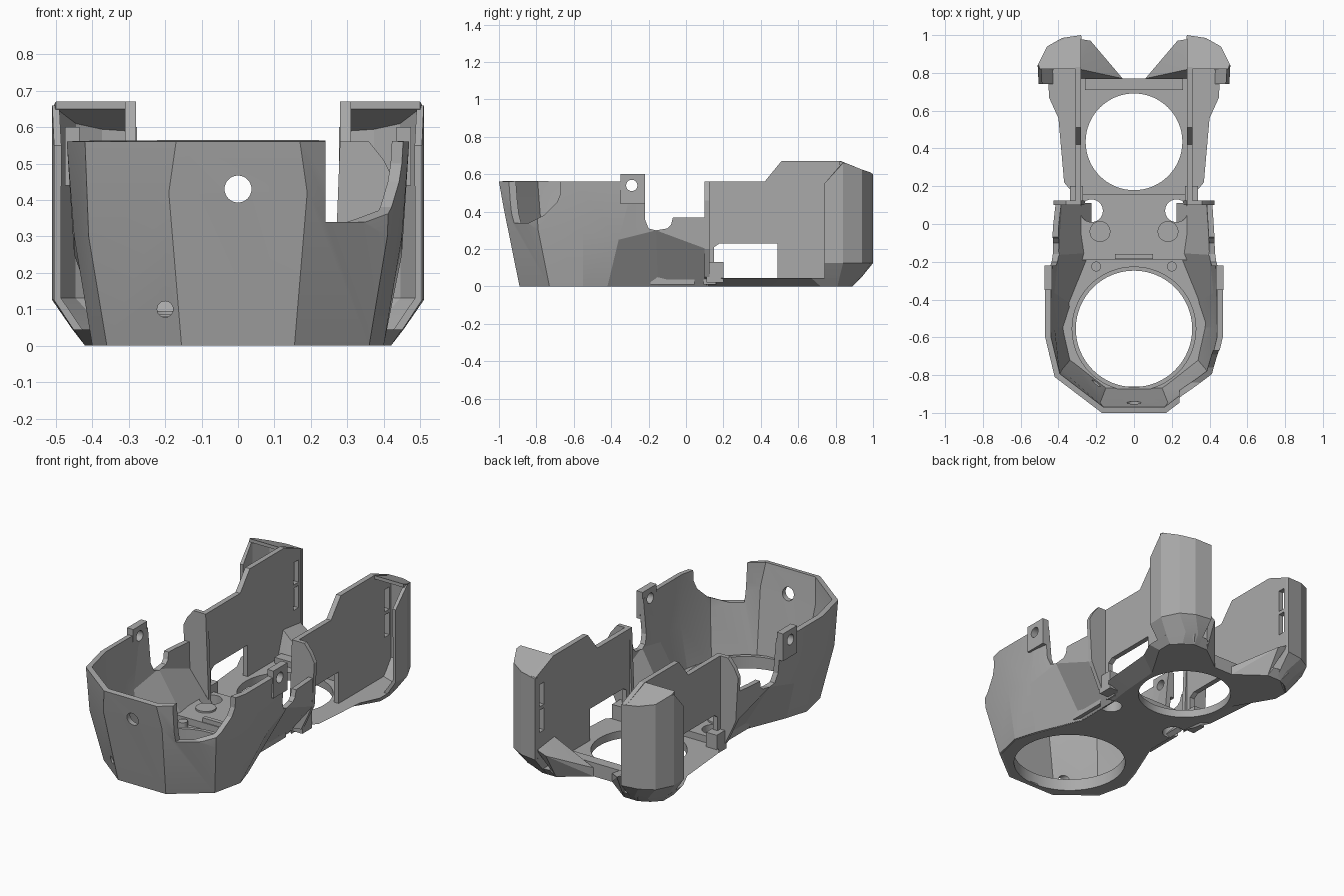
import bpy, bmesh
from mathutils import Vector

if "Cube" in bpy.data.objects:
    bpy.data.objects.remove(bpy.data.objects["Cube"], do_unlink=True)

grey = bpy.data.materials.new("plain grey")
grey.use_nodes = True
grey.diffuse_color = (0.4, 0.4, 0.4, 1)
grey.node_tree.nodes["Principled BSDF"].inputs["Base Color"].default_value = (0.4, 0.4, 0.4, 1)


def finish(name, bm):
    bmesh.ops.recalc_face_normals(bm, faces=bm.faces)
    me = bpy.data.meshes.new(name)
    bm.to_mesh(me)
    bm.free()
    ob = bpy.data.objects.new(name, me)
    bpy.context.collection.objects.link(ob)
    me.materials.append(grey)
    return ob


def loft(name, rings, closed=True):
    """Bridge rings of points; closed loops are capped, open ones stay strips."""
    bm = bmesh.new()
    rows = [[bm.verts.new(p) for p in r] for r in rings]
    n = len(rows[0])
    for a, b in zip(rows, rows[1:]):
        for i in range(n if closed else n - 1):
            j = (i + 1) % n
            bm.faces.new((a[i], a[j], b[j], b[i]))
    if closed:
        bm.faces.new(rows[0])
        bm.faces.new(rows[-1])
    return finish(name, bm)


def side_prism(name, profile, x0, x1):
    return loft(name, [[(x, y, z) for y, z in profile] for x in (x0, x1)])


def box(name, x0, x1, y0, y1, z0, z1):
    return side_prism(name, [(y0, z0), (y1, z0), (y1, z1), (y0, z1)], x0, x1)


def rod(name, centre, radius, depth, axis="Z", sides=64):
    bm = bmesh.new()
    bmesh.ops.create_cone(bm, cap_ends=True, segments=sides, radius1=radius,
                          radius2=radius, depth=depth)
    turn = Vector((0, 0, 1)).rotation_difference(
        {"X": Vector((1, 0, 0)), "Y": Vector((0, 1, 0)), "Z": Vector((0, 0, 1))}[axis])
    for v in bm.verts:
        v.co = turn @ v.co + Vector(centre)
    return finish(name, bm)


def hull(name, pts):
    bm = bmesh.new()
    for p in pts:
        bm.verts.new(p)
    bmesh.ops.convex_hull(bm, input=bm.verts)
    return finish(name, bm)


def apply(ob, kind, **settings):
    mod = ob.modifiers.new(kind, kind)
    for key, value in settings.items():
        setattr(mod, key, value)
    with bpy.context.temp_override(object=ob, active_object=ob, selected_objects=[ob]):
        bpy.ops.object.modifier_apply(modifier=mod.name)


def cut(ob, *cutters):
    for c in cutters:
        c.hide_render = True
        apply(ob, "BOOLEAN", operation="DIFFERENCE", solver="EXACT", object=c)
        bpy.data.objects.remove(c, do_unlink=True)


def both_ways(half):
    """Mirror a half outline that starts and ends off the centre line."""
    return half + [(-p[0], *p[1:]) for p in reversed(half)]


# Front shell: faceted bowl, open at the back
columns = [
    ((.155, -.89, 0), (.19, -.975, .42), (.17, -1, .56)),
    ((.36, -.73, 0), (.41, -.79, .3), (.42, -.81, .56)),
    ((.40, -.55, 0), (.45, -.55, .3), (.47, -.6, .56)),
    ((.36, -.42, 0), (.45, -.36, .25), (.47, -.28, .56)),
    ((.25, -.15, 0), (.43, -.16, .3), (.45, -.15, .56)),
    ((.25, .11, 0), (.41, .11, .2), (.42, .11, .56)),
]
rings = []
for level in range(3):
    half = [c[level] for c in columns]
    rings.append([(-x, y, z) for x, y, z in reversed(half)] + half)
shell = loft("front_shell", rings, closed=False)
# thicken towards the inside
centre = Vector((0, -.45, .3))
front = min(shell.data.polygons, key=lambda f: f.center.y)
inward = front.normal.dot(centre - front.center) > 0
apply(shell, "SOLIDIFY", thickness=.03, offset=1 if inward else -1, use_even_offset=True)
notch = [(-.22, .7), (-.22, .36), (-.2, .31), (-.16, .3), (-.1, .31), (-.08, .33),
         (-.07, .37), (.3, .37), (.3, .7)]
corner = [(-1.1, .34), (-.84, .34), (-.76, .38), (-.69, .45), (-.67, .5), (-.67, .7), (-1.1, .7)]
cut(shell,
    side_prism("notch_cutter", notch, -.7, .7),
    side_prism("corner_cutter", corner, .24, .7),
    rod("front_hole_cutter", (0, -1, .43), .037, .3, "Y", 32),
    rod("small_hole_cutter", (-.2, -.88, .1), .022, .3, "Y", 24),
    box("floor_trim", -.7, .7, -1.2, .5, -.2, 0))

# Floor plate with flared edge
bottom = [(.15, -.88), (.35, -.72), (.39, -.55), (.35, -.42), (.245, -.15), (.25, .1), (.27, .25),
          (.29, .5), (.42, .72), (.42, .8), (.31, .89), (.22, .89), (.06, .77)]
top = [(.14, -.88), (.35, -.72), (.39, -.55), (.35, -.42), (.25, -.15), (.27, .1), (.37, .22),
       (.4, .56), (.45, .67), (.455, .81), (.34, .93), (.24, .92), (.06, .77)]
plate = loft("floor_plate", [both_ways([(x, y, z) for x, y in ring])
                             for ring, z in ((bottom, 0), (top, .045))])
cut(plate, rod("front_bore", (0, -.555, 0), .308, 1),
    rod("rear_bore", (0, .435, 0), .256, 1))

# Raised deck between the two bores
deck = box("middle_deck", -.28, .28, -.19, .16, .01, .085)
for ob in (plate, deck):
    cut(ob, *[rod("deck_hole", (s * .225, .07, 0), .06, 1, sides=40) for s in (-1, 1)])
cut(deck, rod("rear_bore", (0, .435, 0), .262, 1))
box("deck_rib", -.1, .1, -.185, -.16, .08, .11)
box("rear_crossbar", -.26, .26, .71, .77, .02, .08)

# Rim around the front bore
rim = rod("bore_rim", (0, -.555, .04), .33, .06)
cut(rim, rod("rim_bore", (0, -.555, 0), .308, 1))

wall_profile = [(.1, .13), (.1, .56), (.42, .56), (.51, .67), (.83, .67), (.99, .605), (.99, .15),
                (.9, .02), (.49, .02), (.49, .23), (.18, .23), (.15, .21), (.15, .13)]

for s, side in ((1, "left"), (-1, "right")):
    def m(pts):
        return [(s * x, y, z) for x, y, z in pts]

    # Rear side wall with window and two slots
    wall = side_prism(side + "_rear_wall", wall_profile, s * .28, s * .31)
    cut(wall, *[box("slot", s * .2, s * .4, .915, .96, z, z + .13) for z in (.27, .42)])

    # Flange closing the front of the wall
    flange = [(.26, .04), (.28, .56), (.36, .56), (.40, .51), (.425, .46), (.41, .2), (.34, .05)]
    loft(side + "_flange", [m([(x, y, z) for x, z in flange]) for y in (.1, .125)])
    box(side + "_flange_foot", s * .27, s * .34, .11, .2, .02, .13)

    # Curved rear post, open towards the front
    low = [(.42, .74), (.42, .81), (.37, .86), (.31, .89), (.28, .89)]
    mid = [(.452, .74), (.455, .82), (.39, .91), (.32, .935), (.28, .93)]
    wide = [(.505, .74), (.51, .84), (.46, .94), (.38, .985), (.28, 1)]
    rise = (.55, .66, .625, .61, .6)
    post = loft(side + "_rear_post", [
        m([(x, y, 0) for x, y in low]),
        m([(x, y, .045) for x, y in mid]),
        m([(x, y, .125) for x, y in wide]),
        m([(x, y, z) for (x, y), z in zip(wide, rise)])], closed=False)
    face = max(post.data.polygons, key=lambda f: f.center.z)
    inside = face.normal.dot(Vector((s * .35, .75, .3)) - face.center) > 0
    apply(post, "SOLIDIFY", thickness=.02, offset=1 if inside else -1)

    # Sloping roof of the post
    roof = [(.28, .82), (.5, .82), (.505, .85), (.46, .94), (.38, .985), (.28, 1)]
    loft(side + "_post_roof", [
        m([(x, y, .67 - max(0, y - .83) * .41 - d) for x, y in roof]) for d in (0, .02)])

    # Wedge-shaped air duct pointing inwards
    hull(side + "_duct", m([(.06, .77, 0), (.06, .77, .05), (.2, .77, .06), (.22, .89, 0),
                            (.23, .97, .15), (.29, .98, .18), (.29, .82, .2), (.29, .77, .05)]))

    # Screw tab on the shell rim
    tab = box(side + "_screw_tab", s * .435, s * .475, -.35, -.22, .44, .6)
    hole = rod("tab_hole", (s * .45, -.29, .54), .03, .3, "X", 32)
    cut(tab, hole)
    cut(shell, rod("tab_hole", (s * .45, -.29, .54), .03, .2, "X", 32))

    # Bosses on the floor
    rod(side + "_deck_boss", (s * .18, -.04, .08), .055, .03, sides=40)
    rod(side + "_pin_boss", (s * .2, -.225, .05), .026, .06, sides=24)

# Smooth the round parts, keep facets crisp
for ob in list(bpy.context.scene.objects):
    if ob.type == "MESH" and ob.data.materials and ob.data.materials[0] == grey:
        with bpy.context.temp_override(object=ob, active_object=ob, selected_objects=[ob],
                                       selected_editable_objects=[ob]):
            bpy.ops.object.shade_smooth_by_angle(angle=.25)
